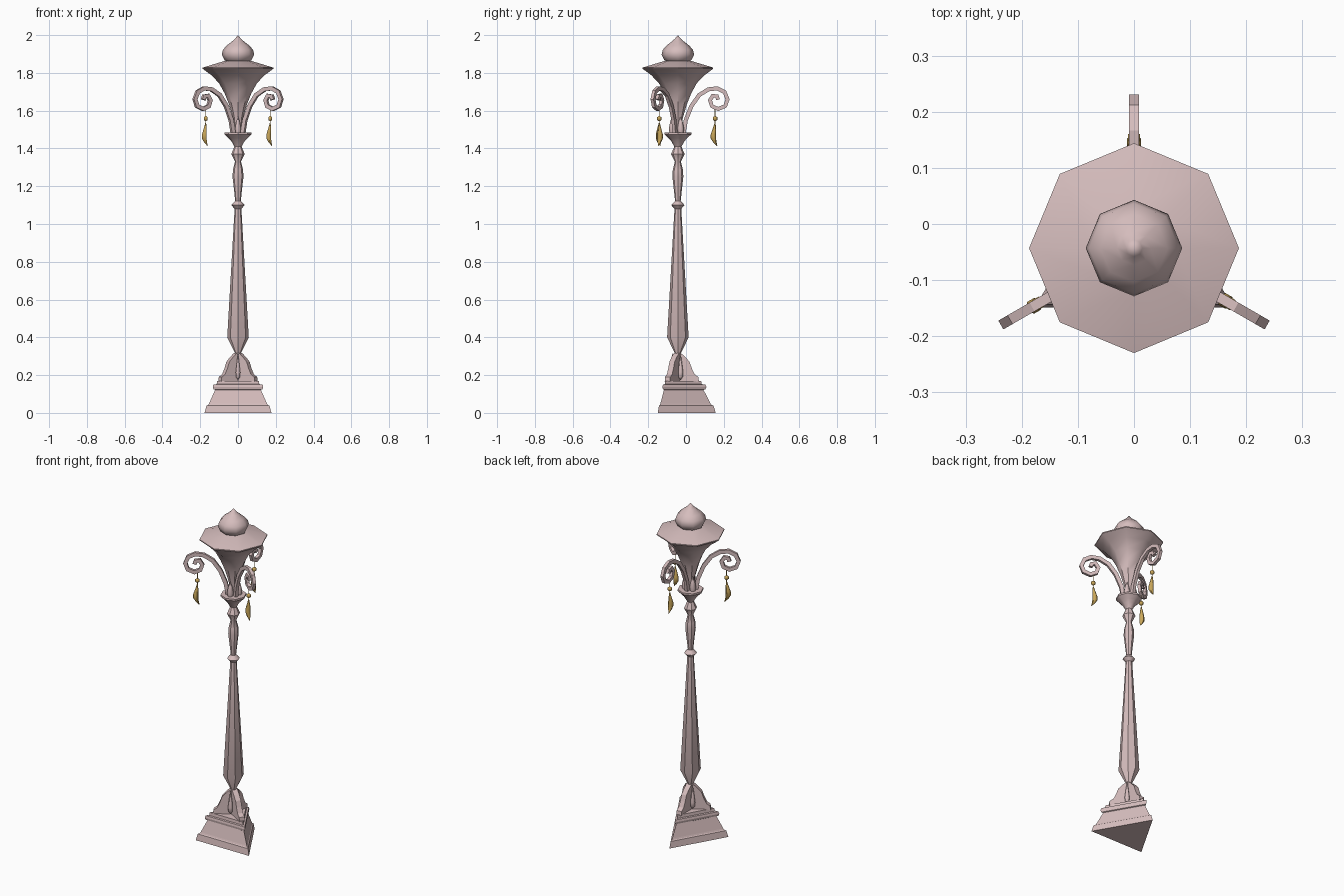
import bpy, bmesh, math
from mathutils import Vector

cube = bpy.data.objects.get("Cube")
if cube:
    bpy.data.objects.remove(cube)

AXIS_Y = -0.043
ARMS = {"back": 90, "right": 210, "left": 330}


def material(name, rgb):
    m = bpy.data.materials.new(name)
    m.use_nodes = True
    m.diffuse_color = (*rgb, 1)
    m.node_tree.nodes["Principled BSDF"].inputs["Base Color"].default_value = (*rgb, 1)
    return m


PINK = material("dusty pink paint", (0.67, 0.51, 0.51))
GOLD = material("antique gold", (0.58, 0.38, 0.10))


def loft(name, rings, mat=PINK, smooth=0, turn=0, y=AXIS_Y):
    """Skin a list of equal rings, cap both ends, then turn about the post."""
    bm = bmesh.new()
    rows = [[bm.verts.new(p) for p in ring] for ring in rings]
    n = len(rows[0])
    for a, b in zip(rows, rows[1:]):
        for i in range(n):
            j = (i + 1) % n
            bm.faces.new((a[i], a[j], b[j], b[i]))
    bm.faces.new(rows[0][::-1])
    bm.faces.new(rows[-1])
    bmesh.ops.remove_doubles(bm, verts=bm.verts, dist=0.0002)
    bmesh.ops.recalc_face_normals(bm, faces=bm.faces)
    mesh = bpy.data.meshes.new(name)
    bm.to_mesh(mesh)
    bm.free()
    mesh.materials.append(mat)
    ob = bpy.data.objects.new(name, mesh)
    bpy.context.collection.objects.link(ob)
    ob.location.y = y
    ob.rotation_euler.z = math.radians(turn)
    if smooth:
        bpy.ops.object.select_all(action='DESELECT')
        ob.select_set(True)
        bpy.context.view_layer.objects.active = ob
        bpy.ops.object.shade_smooth_by_angle(angle=math.radians(smooth))
    return ob


def circle(r, z, n=8, x=0, start=0):
    steps = [start + math.tau * i / n for i in range(n)]
    return [(x + r * math.cos(a), r * math.sin(a), z) for a in steps]


def lathe(name, profile, n=8, x=0, start=0, **kw):
    return loft(name, [circle(r, z, n, x, start) for r, z in profile], **kw)


def sweep_box(name, path, half_u, half_v, **kw):
    """Square bar along a path in the x-z plane."""
    pts = [Vector((x, 0, z)) for x, z in path]
    side = Vector((0, half_v, 0))
    rings = []
    for i, p in enumerate(pts):
        t = (pts[min(i + 1, len(pts) - 1)] - pts[max(i - 1, 0)]).normalized()
        u = Vector((-t.z, 0, t.x)) * half_u
        rings.append([p + u + side, p - u + side, p - u - side, p + u - side])
    return loft(name, rings, **kw)


# Stepped triangular plinth, one corner to the back (half width, height)
plinth = [(0.177, 0), (0.167, 0.038), (0.158, 0.042), (0.153, 0.05),
          (0.121, 0.122), (0.130, 0.125), (0.134, 0.137), (0.130, 0.150),
          (0.113, 0.152), (0.110, 0.17)]
lathe("triangular_base", [(w / 0.866, z) for w, z in plinth],
      n=3, start=math.pi / 2, y=-0.047)

# Three curved brackets joining the post to the plinth corners
fin = [(0, 0.32), (0.018, 0.315), (0.040, 0.295), (0.062, 0.27), (0.074, 0.235),
       (0.088, 0.205), (0.108, 0.19), (0.112, 0.165), (0, 0.165)]
for side, ang in ARMS.items():
    loft(side + "_base_bracket",
         [[(x, t, z) for x, z in fin] for t in (-0.016, 0.016)], turn=ang)

# Teardrops in the gaps between the brackets
for i in range(3):
    lathe(f"base_teardrop_{i + 1}",
          [(0.001, 0.315), (0.007, 0.27), (0.014, 0.215), (0.012, 0.19), (0.001, 0.175)],
          n=6, x=0.028, smooth=60, turn=30 + 120 * i)

# Turned post
lathe("post", [(0.014, 0.29), (0.017, 0.318), (0.057, 0.40), (0.018, 1.08),
               (0.035, 1.10), (0.015, 1.122), (0.020, 1.17), (0.029, 1.25),
               (0.027, 1.285), (0.016, 1.33), (0.036, 1.37), (0.019, 1.41),
               (0.036, 1.44), (0.050, 1.455), (0.071, 1.475), (0.071, 1.485),
               (0.03, 1.485)], smooth=40)

# Flared lamp body with its shallow roof
lathe("lamp_shade", [(0.020, 1.48), (0.026, 1.56), (0.048, 1.635), (0.070, 1.69),
                     (0.100, 1.745), (0.140, 1.787), (0.187, 1.822),
                     (0.187, 1.828), (0.075, 1.862), (0.04, 1.866)], smooth=40)

# Onion finial
lathe("finial", [(0.05, 1.855), (0.072, 1.868), (0.086, 1.897), (0.080, 1.922),
                 (0.060, 1.945), (0.030, 1.968), (0.015, 1.982), (0.0, 2.0)],
      smooth=60)

# Scrolled arms, buds between them and hanging pendants
scroll = [(0.028, 1.47), (0.042, 1.55), (0.072, 1.625), (0.113, 1.683),
          (0.162, 1.713), (0.208, 1.718), (0.247, 1.699), (0.263, 1.66),
          (0.250, 1.624), (0.213, 1.609), (0.180, 1.624), (0.170, 1.655),
          (0.185, 1.680), (0.207, 1.676), (0.212, 1.658)]
drop = [(0, 1.537, 0.002), (-0.003, 1.51, 0.008), (-0.009, 1.475, 0.014),
        (-0.009, 1.452, 0.014), (-0.001, 1.432, 0.009), (0.011, 1.413, 0.001)]
HANG = 0.197
for side, ang in ARMS.items():
    sweep_box(side + "_scroll_arm", scroll, 0.011, 0.009, turn=ang)
    lathe(side + "_bud", [(0.014, 1.48), (0.018, 1.505), (0.011, 1.54), (0.001, 1.57)],
          n=6, x=0.03, smooth=60, turn=ang + 60)
    lathe(side + "_pendant_wire", [(0.0025, 1.53), (0.0025, 1.61)],
          n=4, x=HANG, mat=GOLD, turn=ang)
    lathe(side + "_pendant_bead", [(0.003, 1.545), (0.012, 1.551), (0.012, 1.565),
                                   (0.003, 1.571)],
          n=6, x=HANG, mat=GOLD, smooth=70, turn=ang)
    bend = -1 if side == "right" else 1
    loft(side + "_pendant_drop",
         [circle(r, z, 6, HANG + bend * dx) for dx, z, r in drop],
         mat=GOLD, smooth=60, turn=ang)
